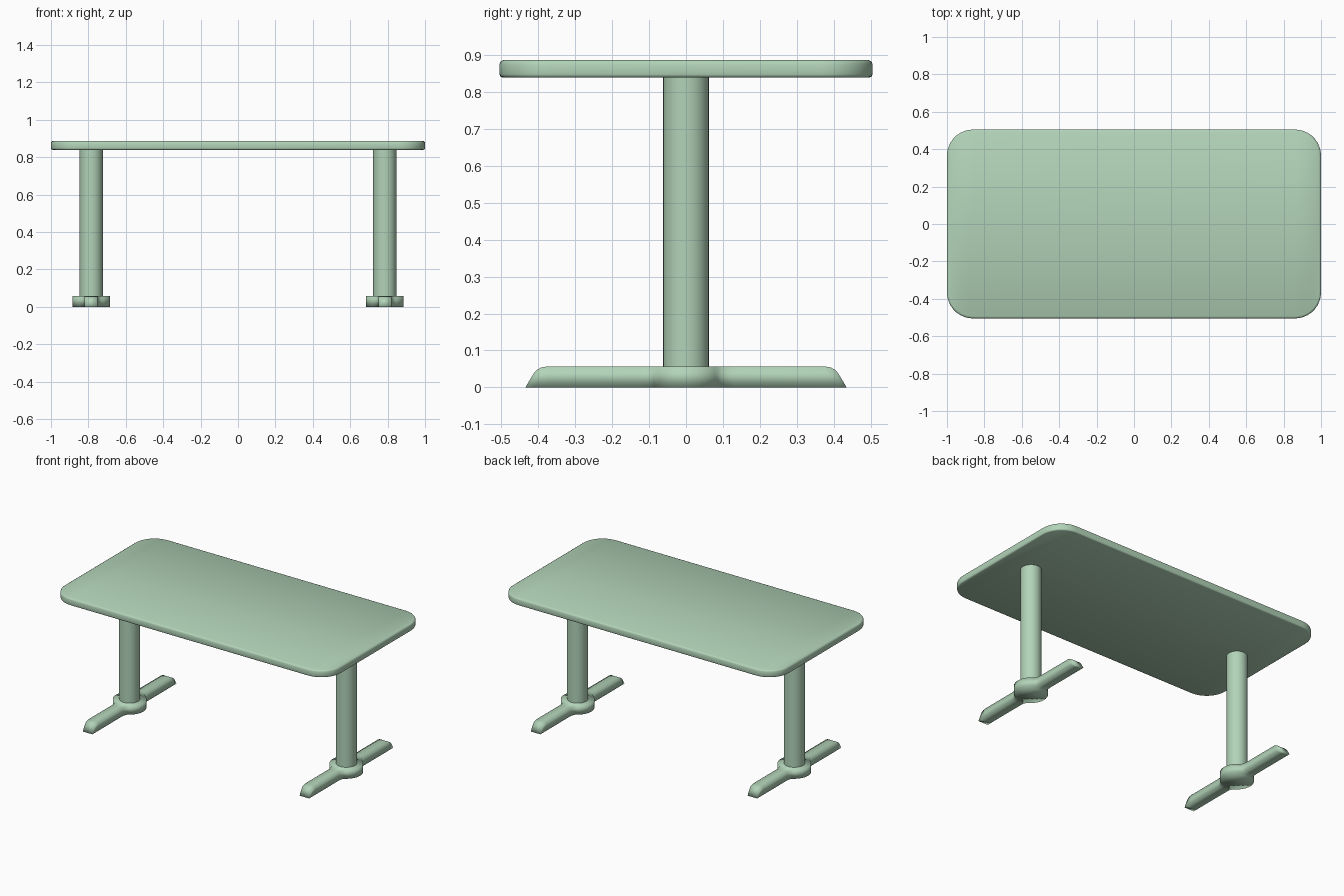
import bpy, bmesh, math

cube = bpy.data.objects.get("Cube")
if cube:
    bpy.data.objects.remove(cube, do_unlink=True)

green = bpy.data.materials.new("sage_green")
color = (0.445, 0.651, 0.479, 1)
green.diffuse_color = color
green.use_nodes = True
green.node_tree.nodes["Principled BSDF"].inputs["Base Color"].default_value = color


def finish(name, bm, x=0.0):
    """Turn a bmesh into a smooth, coloured object."""
    bmesh.ops.recalc_face_normals(bm, faces=bm.faces)
    for f in bm.faces:
        f.smooth = True
    mesh = bpy.data.meshes.new(name)
    bm.to_mesh(mesh)
    bm.free()
    mesh.materials.append(green)
    obj = bpy.data.objects.new(name, mesh)
    obj.location.x = x
    bpy.context.collection.objects.link(obj)


def table_top():
    """Rounded rectangle with softened rims, capped by strips across y."""
    bm = bmesh.new()
    m, radius, half_x, half_y = 10, 0.14, 1.0, 0.505
    signs = [(1, -1), (1, 1), (-1, 1), (-1, -1)]
    rings = []
    for inset, z in [(0.008, 0.839), (0.002, 0.842), (0, 0.848),
                     (0, 0.876), (0.003, 0.883), (0.011, 0.887)]:
        ring = []
        for c, (sx, sy) in enumerate(signs):
            for k in range(m):
                a = math.radians(-90 + 90 * c + 90 * k / (m - 1))
                r = radius - inset
                ring.append(bm.verts.new((sx * (half_x - radius) + r * math.cos(a),
                                          sy * (half_y - radius) + r * math.sin(a), z)))
        rings.append(ring)
    n = 4 * m
    for low, high in zip(rings, rings[1:]):
        for i in range(n):
            j = (i + 1) % n
            bm.faces.new((low[i], low[j], high[j], high[i]))
    for ring in (rings[0], rings[-1]):
        for i in range(-m, m - 1):
            bm.faces.new([ring[k % n] for k in (i, i + 1, 2 * m - 2 - i, 2 * m - 1 - i)])
    finish("table_top", bm)


def column(name, x):
    bm = bmesh.new()
    bmesh.ops.create_cone(bm, cap_ends=False, segments=32, radius1=0.062,
                          radius2=0.062, depth=0.79)
    bmesh.ops.translate(bm, verts=bm.verts, vec=(0, 0, 0.447))
    finish(name, bm, x)


def foot(name, x):
    """Long foot with a round hub: stations of (y, half width, height)."""
    half = [(0.1 * math.sin(math.radians(a)), 0.1 * math.cos(math.radians(a)), 0.057)
            for a in range(0, 61, 10)]
    half += [(0.096, 0.043, 0.057), (0.11, 0.037, 0.057), (0.13, 0.035, 0.057),
             (0.375, 0.035, 0.057), (0.392, 0.035, 0.054), (0.405, 0.035, 0.047),
             (0.413, 0.035, 0.037), (0.435, 0.035, 0.0)]
    stations = [(-y, w, h) for y, w, h in reversed(half[1:])] + half
    bm = bmesh.new()
    sections = [[bm.verts.new(p) for p in ((-w, y, 0), (-w, y, h), (w, y, h), (w, y, 0))]
                for y, w, h in stations]
    for a, b in zip(sections, sections[1:]):
        for i in range(4):
            j = (i + 1) % 4
            bm.faces.new((a[i], a[j], b[j], b[i]))
    # Ends taper to nothing, so merge their doubled corners
    bmesh.ops.remove_doubles(bm, verts=bm.verts, dist=0.0001)
    finish(name, bm, x)


table_top()
for side, x in (("left", 0.785), ("right", -0.785)):
    column(side + "_column", x)
    foot(side + "_foot", x)
